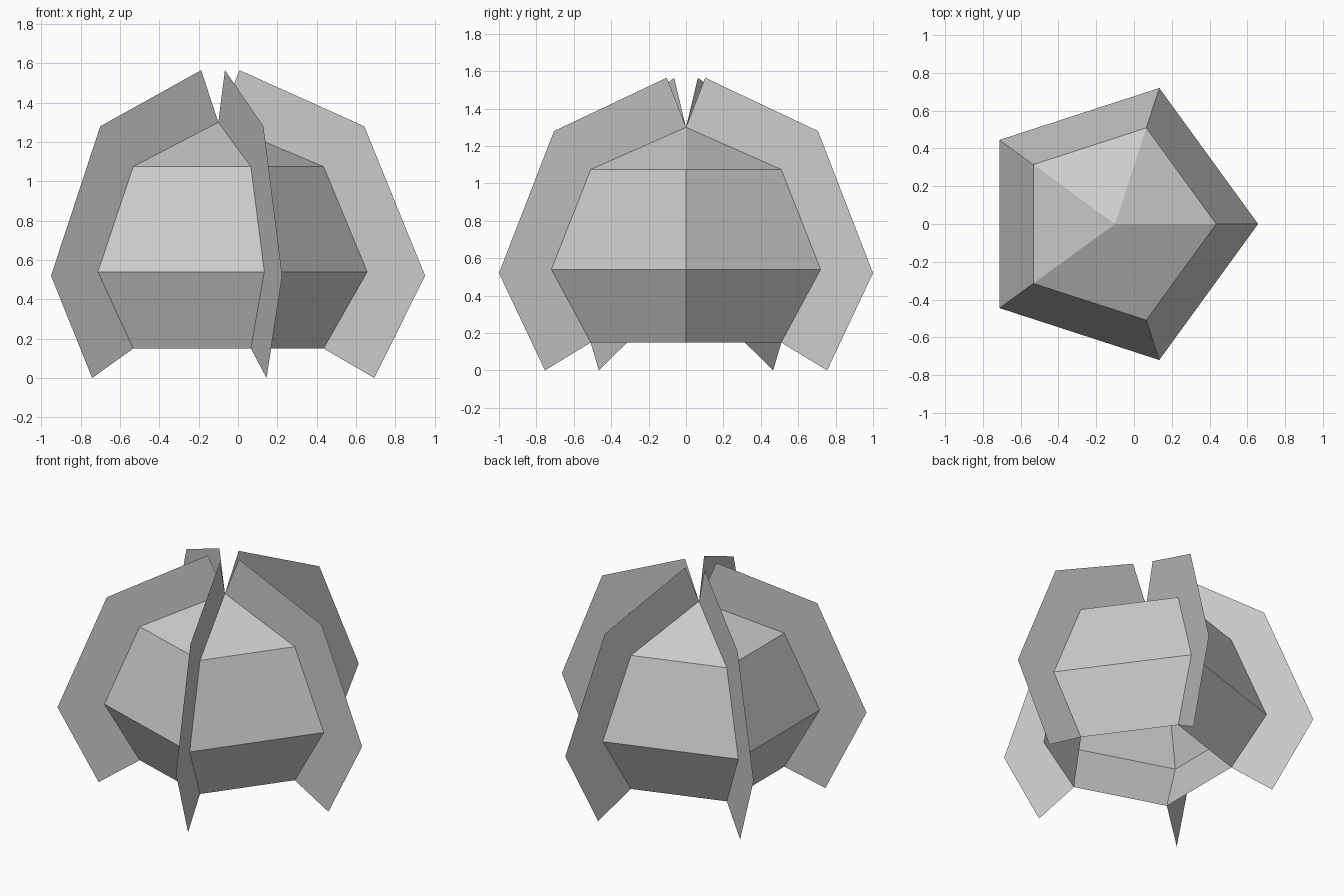
import bpy, bmesh
from math import cos, sin, tau

if "Cube" in bpy.data.objects:
    bpy.data.objects.remove(bpy.data.objects["Cube"])

SIDES = 5
CX = -0.1  # axis of the pentagonal body
# (radius, height) profiles, from the bottom rim to the top
BODY = [(0.535, 0.15), (0.757, 0.54), (0.535, 1.075), (0.0, 1.30)]
FIN = [(0.793, 0.0), (0.742, 1.28), (0.108, 1.565)]
FIN.insert(1, (1.0515, 0.52))


def point(p, i):
    a = tau * i / SIDES
    return (CX + p[0] * cos(a), p[0] * sin(a), p[1])


def make(name, strips):
    """Build a mesh from pairs of matching polylines."""
    bm = bmesh.new()
    for left, right in strips:
        lv = [bm.verts.new(c) for c in left]
        rv = [bm.verts.new(c) for c in right]
        for k in range(len(lv) - 1):
            bm.faces.new((lv[k], rv[k], rv[k + 1], lv[k + 1]))
    bmesh.ops.remove_doubles(bm, verts=bm.verts, dist=1e-4)
    mesh = bpy.data.meshes.new(name)
    bm.to_mesh(mesh)
    bm.free()
    obj = bpy.data.objects.new(name, mesh)
    bpy.context.collection.objects.link(obj)
    return obj


def rail(profile, i):
    return [point(p, i) for p in profile]


# Faceted shell, open underneath
make("shell", [(rail(BODY, i), rail(BODY, i + 1)) for i in range(SIDES)])

# Thin flat fin along each corner of the shell
for i in range(SIDES):
    make(f"fin_{i + 1}", [(rail(BODY, i), rail(FIN, i))])
